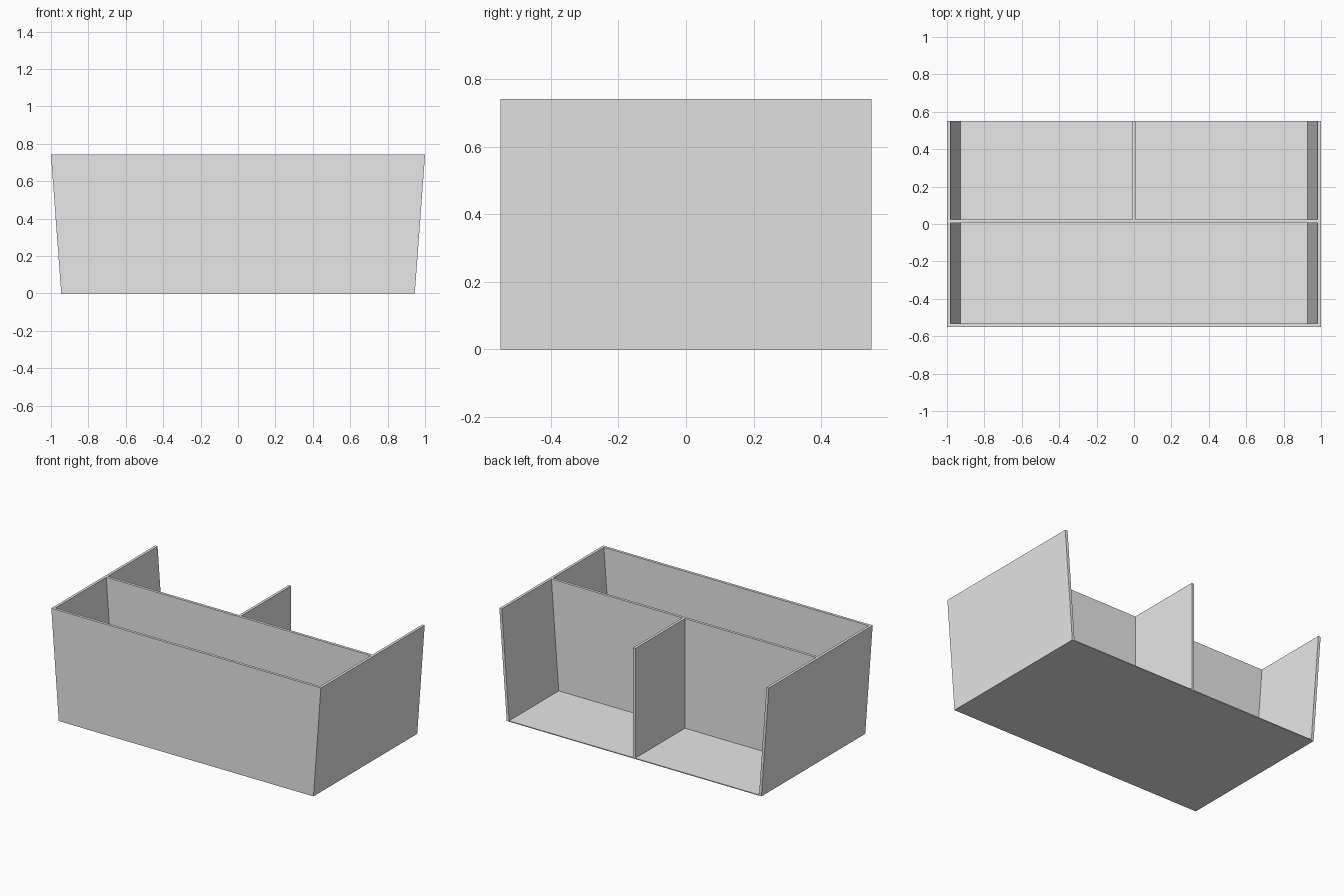
import bpy
import bmesh

cube = bpy.data.objects.get("Cube")
if cube:
    bpy.data.objects.remove(cube, do_unlink=True)

# Overall sizes
HEIGHT = 0.742
HALF_BASE = 0.945
HALF_TOP = 1.0
HALF_DEPTH = 0.55
WALL = 0.018
FLOOR = 0.006

grey = bpy.data.materials.new("light_grey")
grey.use_nodes = True
colour = (0.8, 0.8, 0.8, 1)
grey.diffuse_color = colour
grey.node_tree.nodes["Principled BSDF"].inputs["Base Color"].default_value = colour


def edge_x(z):
    """Half width of the tapered box at height z."""
    return HALF_BASE + (HALF_TOP - HALF_BASE) * z / HEIGHT


def panel(name, profile, y0, y1):
    """Extrude an x-z outline from y0 to y1."""
    bm = bmesh.new()
    face = bm.faces.new([bm.verts.new((x, y0, z)) for x, z in profile])
    ext = bmesh.ops.extrude_face_region(bm, geom=[face])
    moved = [v for v in ext["geom"] if isinstance(v, bmesh.types.BMVert)]
    bmesh.ops.translate(bm, verts=moved, vec=(0, y1 - y0, 0))
    bmesh.ops.recalc_face_normals(bm, faces=bm.faces)
    mesh = bpy.data.meshes.new(name)
    bm.to_mesh(mesh)
    bm.free()
    mesh.materials.append(grey)
    obj = bpy.data.objects.new(name, mesh)
    bpy.context.collection.objects.link(obj)


def trapezoid(z0, z1, inset):
    """Symmetric outline following the slanted sides."""
    a, b = edge_x(z0) - inset, edge_x(z1) - inset
    return [(-a, z0), (a, z0), (b, z1), (-b, z1)]


# Floor
panel("floor", trapezoid(0, FLOOR, 0), -HALF_DEPTH, HALF_DEPTH)

# Slanted side walls
for name, s in (("left_wall", 1), ("right_wall", -1)):
    low, high = edge_x(FLOOR), edge_x(HEIGHT)
    outline = [(s * low, FLOOR), (s * high, HEIGHT),
               (s * (high - WALL), HEIGHT), (s * (low - WALL), FLOOR)]
    panel(name, outline, -HALF_DEPTH, HALF_DEPTH)

# Front wall and lengthwise partition, fitted between the sides
inner = trapezoid(FLOOR, HEIGHT, WALL)
panel("front_wall", inner, -HALF_DEPTH, -HALF_DEPTH + WALL)
MIDDLE = 0.006
panel("middle_partition", inner, MIDDLE, MIDDLE + WALL)

# Divider between the two open rear compartments
h = WALL / 2
panel("rear_divider", [(-h, FLOOR), (h, FLOOR), (h, HEIGHT), (-h, HEIGHT)],
      MIDDLE + WALL, HALF_DEPTH)
